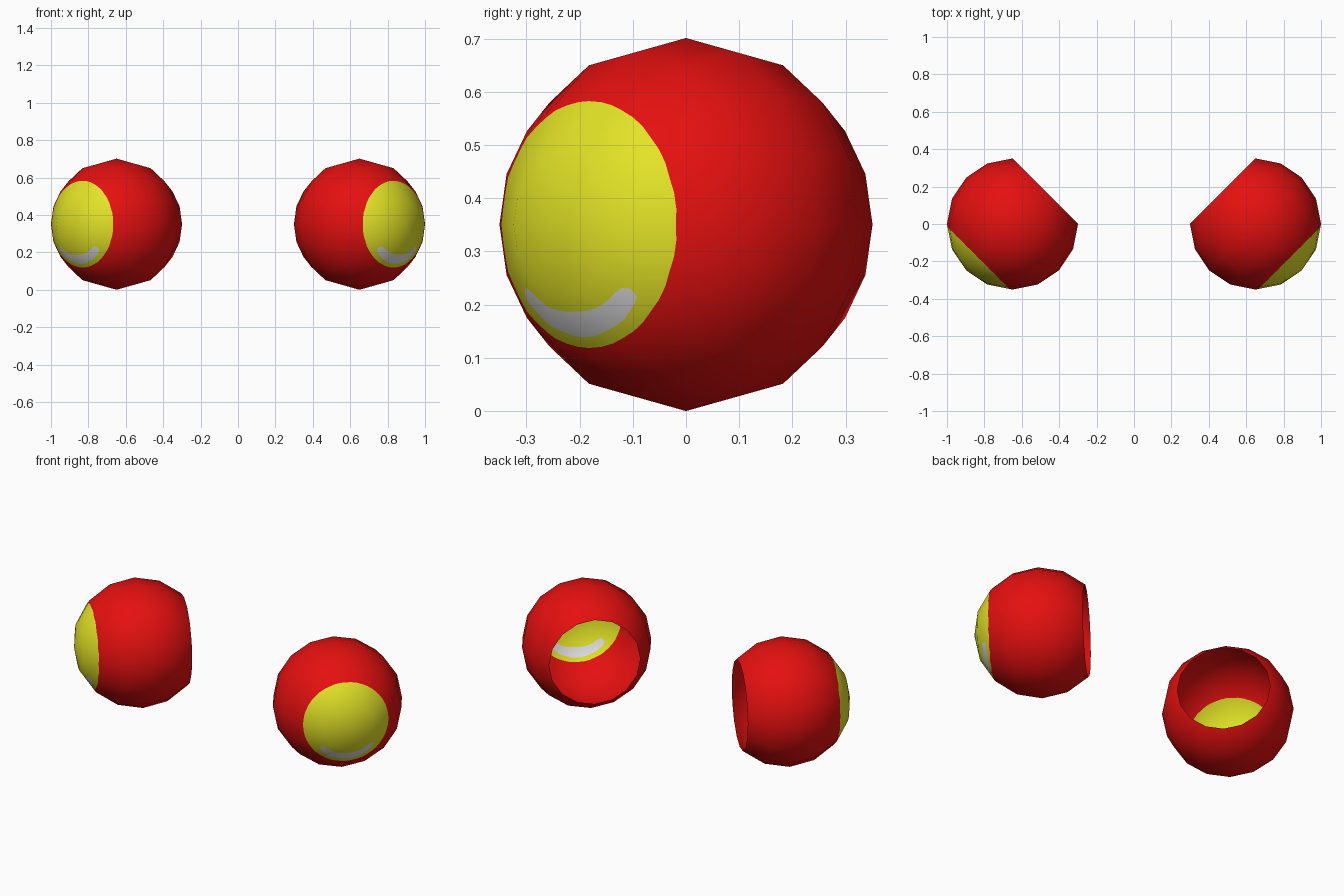
import bpy, bmesh, math
from mathutils import Vector, Matrix

if "Cube" in bpy.data.objects:
    bpy.data.objects.remove(bpy.data.objects["Cube"])

R = 0.3505          # shell radius
CAP = 0.232         # radius of the yellow patch
SECTORS = 48
STEP = 2 * math.pi / SECTORS

# Crescent on the patch: (sideways, upper edge, lower edge), one half
HALF = [(0, -.164, -.212), (.025, -.163, -.210), (.048, -.160, -.204),
        (.067, -.155, -.198), (.090, -.143, -.189), (.109, -.129, -.177),
        (.127, -.119, -.161), (.140, -.121, -.149), (.148, -.134, -.134)]
CRESCENT = [(-u, a, b) for u, a, b in reversed(HALF[1:])] + HALF


def material(name, rgb):
    m = bpy.data.materials.new(name)
    m.diffuse_color = (*rgb, 1)
    m.use_nodes = True
    m.node_tree.nodes["Principled BSDF"].inputs["Base Color"].default_value = m.diffuse_color
    return m


MATS = [material("red", (0.78, 0.005, 0.005)),
        material("yellow", (0.77, 0.77, 0.020)),
        material("white", (0.75, 0.75, 0.75))]


def cut(bm, test, point, normal):
    """Cut only the faces whose centre passes the test."""
    faces = [f for f in bm.faces if test(f.calc_center_median())]
    edges = {e for f in faces for e in f.edges}
    verts = {v for f in faces for v in f.verts}
    if faces:
        bmesh.ops.bisect_plane(bm, geom=list(verts) + list(edges) + faces, dist=1e-5,
                               plane_co=point, plane_no=normal)


def front(c):
    return c.z > 0.7 * R


def sector(c):
    return int((math.atan2(c.y, c.x) % (2 * math.pi)) / STEP) % SECTORS


def in_cap(c):
    mid = (sector(c) + 0.5) * STEP
    return front(c) and c.x * math.cos(mid) + c.y * math.sin(mid) < CAP * math.cos(STEP / 2)


def in_crescent(c):
    for (u0, a0, b0), (u1, a1, b1) in zip(CRESCENT, CRESCENT[1:]):
        if u0 <= c.x < u1:
            t = (c.x - u0) / (u1 - u0)
            return b0 + (b1 - b0) * t < c.y < a0 + (a1 - a0) * t
    return False


def shell(name, side):
    # Low-poly sphere along local z, open at the back
    bm = bmesh.new()
    bmesh.ops.create_uvsphere(bm, u_segments=16, v_segments=8, radius=R)
    bmesh.ops.delete(bm, geom=[v for v in bm.verts if v.co.z < -0.75 * R], context='VERTS')

    # Round patch outline
    for k in range(SECTORS // 2):
        cut(bm, front, (0, 0, 0), (-math.sin(k * STEP), math.cos(k * STEP), 0))
    for k in range(SECTORS):
        n = Vector((math.cos((k + .5) * STEP), math.sin((k + .5) * STEP), 0))
        cut(bm, lambda c: front(c) and sector(c) == k, n * CAP * math.cos(STEP / 2), n)

    # Crescent outline, column by column
    for u, a, b in CRESCENT:
        cut(bm, lambda c: in_cap(c) and c.y < -0.02, (u, 0, 0), (1, 0, 0))
    for p, q in zip(CRESCENT, CRESCENT[1:]):
        for i in (1, 2):
            cut(bm, lambda c: in_cap(c) and c.y < -0.02 and p[0] < c.x < q[0],
                (p[0], p[i], 0), (p[i] - q[i], q[0] - p[0], 0))

    # Colours by region
    for f in bm.faces:
        c = f.calc_center_median()
        f.smooth = True
        f.material_index = 0 if not in_cap(c) else 2 if in_crescent(c) else 1

    # Turn so the patch faces outward and forward
    d = Vector((side, -1, 0)).normalized()
    up = Vector((0, 0, 1))
    bm.transform(Matrix((up.cross(d), up, d)).transposed().to_4x4())
    me = bpy.data.meshes.new(name)
    bm.to_mesh(me)
    bm.free()
    for m in MATS:
        me.materials.append(m)
    me.normals_split_custom_set_from_vertices([v.co.normalized() for v in me.vertices])
    ob = bpy.data.objects.new(name, me)
    ob.location = (side * (1 - R), 0, R)
    bpy.context.collection.objects.link(ob)


shell("right_shell", 1)
shell("left_shell", -1)
